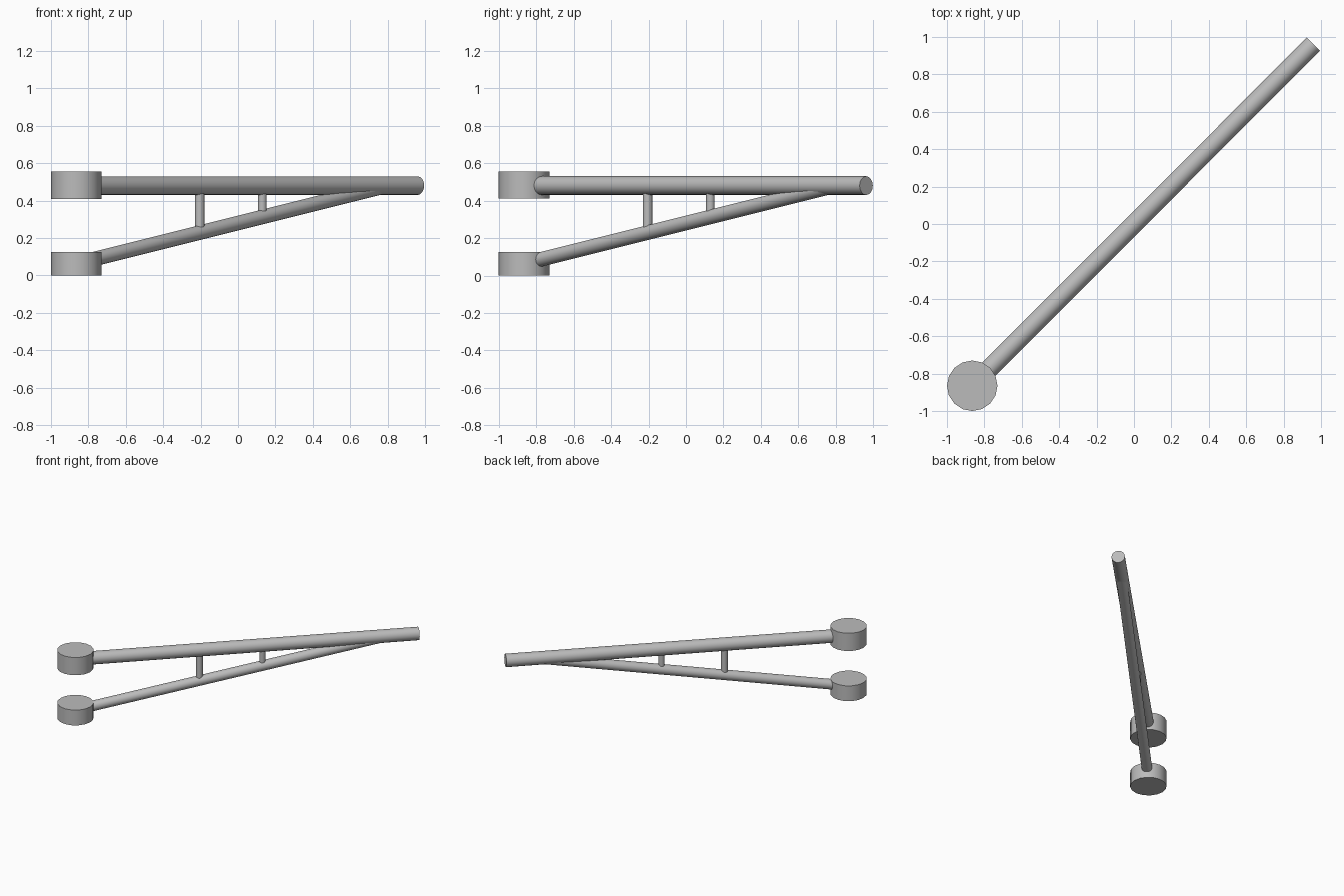
import bpy, math
from mathutils import Vector

if "Cube" in bpy.data.objects:
    bpy.data.objects.remove(bpy.data.objects["Cube"])

grey = bpy.data.materials.new("plain_grey")
grey.diffuse_color = (0.5, 0.5, 0.5, 1)
grey.use_nodes = True
grey.node_tree.nodes["Principled BSDF"].inputs["Base Color"].default_value = grey.diffuse_color


def rod(name, start, end, radius, sides=16):
    a, b = Vector(start), Vector(end)
    d = b - a
    bpy.ops.mesh.primitive_cylinder_add(
        vertices=sides, radius=radius, depth=d.length, location=(a + b) / 2,
        rotation=d.to_track_quat('Z', 'Y').to_euler())
    ob = bpy.context.object
    ob.name = name
    ob.data.materials.append(grey)
    bpy.ops.object.shade_smooth_by_angle(angle=math.radians(35))
    return ob


H = -0.865      # hub position on the diagonal
BEAM_Z = 0.48


def strut_z(t):
    return 0.28 + 0.25 * t


# pivot hubs
rod("lower_hub", (H, H, 0), (H, H, 0.125), 0.135)
rod("upper_hub", (H, H, 0.41), (H, H, 0.555), 0.135)

# horizontal beam and sloping brace
rod("top_beam", (-0.82, -0.82, BEAM_Z), (0.96, 0.962, BEAM_Z), 0.05)
rod("sloping_brace", (-0.82, -0.82, strut_z(-0.82)), (0.8, 0.8, strut_z(0.8)), 0.039)

# upright spacers
for i, (t, r) in enumerate([(-0.205, 0.025), (0.13, 0.023)]):
    rod(f"spacer_{i + 1}", (t, t, strut_z(t)), (t, t, BEAM_Z), r)
